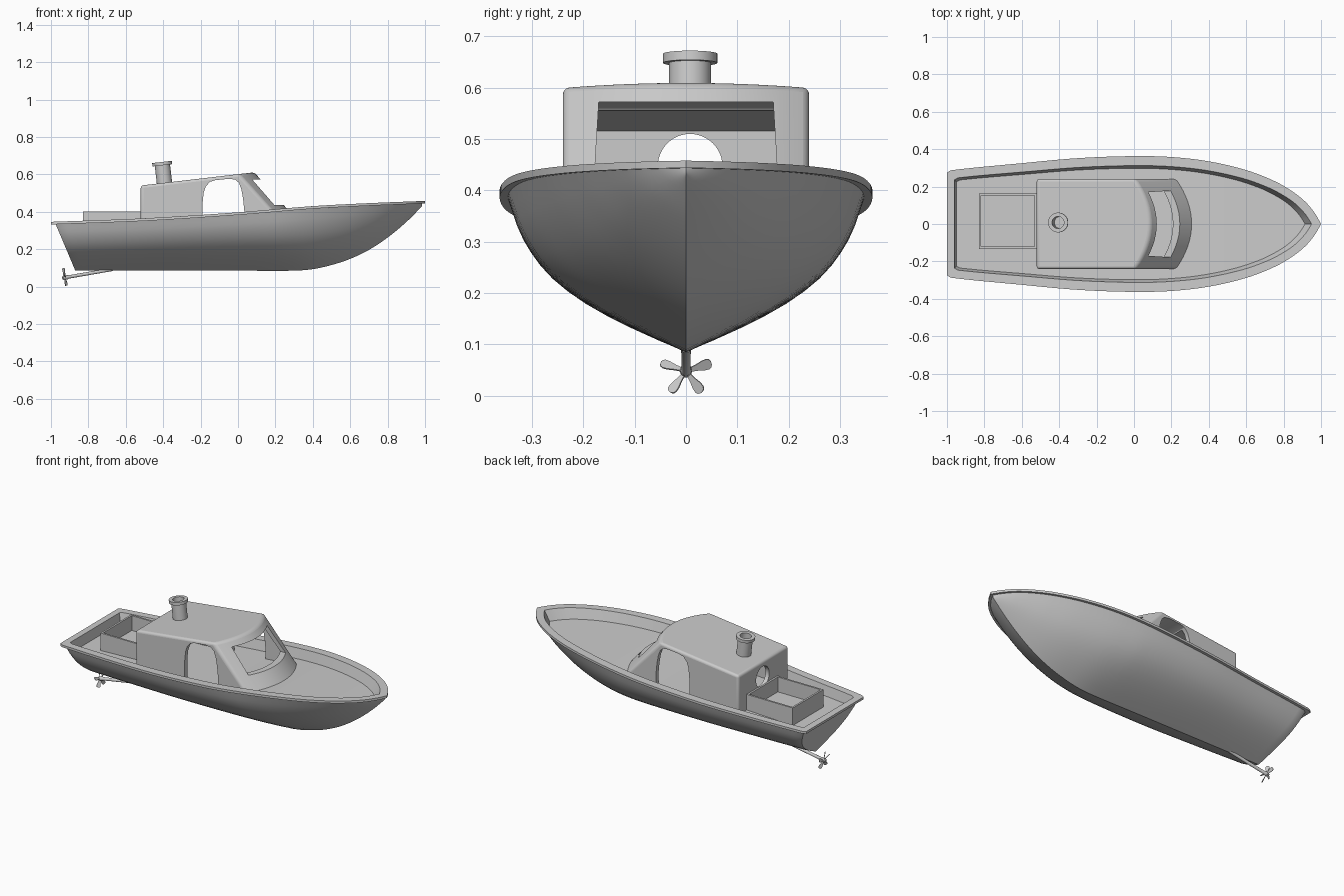
import bpy, bmesh, math
from mathutils import Vector, Matrix

if "Cube" in bpy.data.objects:
    bpy.data.objects.remove(bpy.data.objects["Cube"])


def curve(pts, x):
    """Smooth Hermite interpolation through (x, value) points."""
    n = len(pts)
    x = min(max(x, pts[0][0]), pts[-1][0])
    i = next((k for k in range(n - 1) if x <= pts[k + 1][0]), n - 2)

    def slope(k):
        a, b = pts[max(k - 1, 0)], pts[min(k + 1, n - 1)]
        return (b[1] - a[1]) / (b[0] - a[0])
    (xa, ya), (xb, yb) = pts[i], pts[i + 1]
    h = xb - xa
    t = (x - xa) / h
    return ((2*t**3 - 3*t**2 + 1) * ya + (t**3 - 2*t**2 + t) * h * slope(i)
            + (3*t**2 - 2*t**3) * yb + (t**3 - t**2) * h * slope(i + 1))


def make(name, bm, angle=35):
    bmesh.ops.recalc_face_normals(bm, faces=bm.faces)
    me = bpy.data.meshes.new(name)
    bm.to_mesh(me)
    bm.free()
    ob = bpy.data.objects.new(name, me)
    bpy.context.collection.objects.link(ob)
    smooth(ob, angle)
    return ob


def smooth(ob, angle=35):
    bpy.ops.object.select_all(action='DESELECT')
    bpy.context.view_layer.objects.active = ob
    ob.select_set(True)
    bpy.ops.object.shade_smooth_by_angle(angle=math.radians(angle))


def prism(bm, low, high):
    """Solid between two matching loops of points."""
    a = [bm.verts.new(p) for p in low]
    b = [bm.verts.new(p) for p in high]
    for i in range(len(a)):
        j = (i + 1) % len(a)
        bm.faces.new((a[i], a[j], b[j], b[i]))
    bm.faces.new(a[::-1])
    bm.faces.new(b)


def lathe(bm, profile, n=32):
    vs = [bm.verts.new((r, 0, z)) for r, z in profile]
    es = [bm.edges.new(p) for p in zip(vs, vs[1:])]
    bmesh.ops.spin(bm, geom=vs + es, cent=(0, 0, 0), axis=(0, 0, 1),
                   angle=2 * math.pi, steps=n)
    bmesh.ops.remove_doubles(bm, verts=bm.verts, dist=1e-5)


# Hull lines
BEAM = [(-1, .275), (-.98, .287), (-.6, .325), (-.3, .352), (0, .363), (.2, .358),
        (.4, .335), (.6, .288), (.75, .23), (.85, .172), (.92, .115), (.97, .053), (1, 0)]
SHEER = [(-1, .346), (-.5, .365), (0, .397), (.4, .43), (.7, .446), (1, .458)]
KEEL = [(-1, .085), (0, .085), (.3, .085), (.4, .093), (.5, .115), (.6, .148),
        (.7, .196), (.8, .262), (.9, .345), (.985, .43)]
SECTION = [(0, 0), (.15, .29), (.33, .575), (.52, .78), (.75, .92), (1, 1)]


def station(t):
    """Half cross-section of the hull from keel to deck edge."""
    beam = curve(BEAM, -1 + 2 * t)
    out = []
    for i in range(13):
        v = i / 12
        x0 = -.975 + .105 * (1 - v)
        x = x0 + (.985 - x0) * t
        k, s = curve(KEEL, x), curve(SHEER, x) - .014
        w = .7 * max(0, (t - .6) / .4)
        g = curve(SECTION, v) * (1 - w) + v ** .9 * w
        out.append((x, beam * .955 * g, k + (s - k) * v))
    # rim outside, rim top, then bulwark down to the deck
    for x0, x1, scale, dz in ((-1, 1, 1, -.014), (-1, 1, 1, 0),
                              (-.96, .95, .86, 0), (-.95, .915, .82, -.058)):
        x = x0 + (x1 - x0) * t
        out.append((x, beam * scale, curve(SHEER, x) + dz))
    return out


bm = bmesh.new()
ts = [0, .01] + [math.sin(u / 60 * math.pi / 2) for u in range(1, 61)]
sides = []
for sign in (1, -1):
    grid = [[bm.verts.new((x, sign * y, z)) for x, y, z in station(t)] for t in ts]
    for a, b in zip(grid, grid[1:]):
        for i in range(len(a) - 1):
            bm.faces.new((a[i], b[i], b[i + 1], a[i + 1]))
    sides.append(grid)
L, R = sides
for i in range(len(ts) - 1):                      # deck
    bm.faces.new((L[i][-1], L[i + 1][-1], R[i + 1][-1], R[i][-1]))
for i in range(len(L[0]) - 1):                    # transom and stern rim
    bm.faces.new((L[0][i], L[0][i + 1], R[0][i + 1], R[0][i]))
bmesh.ops.remove_doubles(bm, verts=bm.verts, dist=1e-5)
bmesh.ops.dissolve_degenerate(bm, edges=bm.edges, dist=1e-5)
make("hull", bm)


# Cabin shell: outer solid minus inner solid and openings
def cabin_solid(name, rear, half, front, drop, bottom):
    ys = [half * (1 - i / 8) for i in range(17)]

    def point(y, z):
        return (front - .09 * (y / .24) ** 2 - (z - .385) * .9, y, z)

    def top(y):
        z = .6
        for _ in range(20):
            z = .54 - drop + .117 * (point(y, z)[0] + .52)
        return point(y, z)
    low = [(rear, -half, bottom), (rear, half, bottom)] + [point(y, bottom) for y in ys]
    zr = .54 - drop + .117 * (rear + .52)
    high = [(rear, -half, zr), (rear, half, zr)] + [top(y) for y in ys]
    bm = bmesh.new()
    prism(bm, low, high)
    return make(name, bm)


cabin = cabin_solid("cabin", -.52, .24, .29, 0, .27)
bev = cabin.modifiers.new("soft_edges", 'BEVEL')
bev.width, bev.segments, bev.angle_limit = .014, 4, math.radians(35)

cutters = [cabin_solid("cabin_inside_cutter", -.495, .215, .253, .027, .2)]
door = [(-.19, .22), (-.19, .44), (-.184, .5), (-.172, .535), (-.15, .56), (-.12, .569),
        (-.05, .576), (-.015, .572), (.005, .555), (.018, .52), (.027, .47), (.034, .4), (.036, .22)]
bm = bmesh.new()
prism(bm, [(x, -.4, z) for x, z in door], [(x, .4, z) for x, z in door])
cutters.append(make("door_cutter", bm))
bm = bmesh.new()
win = [(-.178, .435), (.178, .435), (.17, .572), (-.17, .572)]
prism(bm, [(.03, y, z) for y, z in win], [(.5, y, z) for y, z in win])
cutters.append(make("windscreen_cutter", bm))
bm = bmesh.new()
ring = [(.008 + .063 * math.cos(a * math.pi / 24), .447 + .063 * math.sin(a * math.pi / 24))
        for a in range(48)]
prism(bm, [(-.6, y, z) for y, z in ring], [(-.44, y, z) for y, z in ring])
cutters.append(make("rear_window_cutter", bm))
for c in cutters:
    c.hide_render = True
    m = cabin.modifiers.new(c.name, 'BOOLEAN')
    m.operation, m.solver, m.object = 'DIFFERENCE', 'EXACT', c
bpy.context.view_layer.update()
deps = bpy.context.evaluated_depsgraph_get()
baked = bpy.data.meshes.new_from_object(cabin.evaluated_get(deps))
cabin.modifiers.clear()
cabin.data = baked
for c in cutters:
    bpy.data.objects.remove(c)
smooth(cabin, 30)

# Open cargo box on the aft deck
bm = bmesh.new()
bmesh.ops.create_cube(bm, size=1, matrix=Matrix.Translation((-.675, .015, .33))
                      @ Matrix.Diagonal((.31, .295, .14, 1)))
lid = max(bm.faces, key=lambda f: f.calc_center_median().z)
bmesh.ops.inset_region(bm, faces=[lid], thickness=.016)
new = bmesh.ops.extrude_discrete_faces(bm, faces=[lid])["faces"]
bmesh.ops.translate(bm, verts=new[0].verts, vec=(0, 0, -.09))
make("cargo_box", bm)

# Funnel, square to the sloping roof
bm = bmesh.new()
lathe(bm, [(0, -.02), (.041, -.02), (.041, .096), (.053, .096), (.053, .114),
           (.032, .114), (.032, .01), (0, .01)], 40)
funnel = make("funnel", bm)
funnel.location = (-.393, .008, .553)
funnel.rotation_euler.y = -.117

# Propeller shaft and five twisted blades
tilt = math.atan2(-.985, -.171)
bm = bmesh.new()
lathe(bm, [(0, -.26), (.009, -.26), (.009, -.018), (.0115, -.014), (.0115, .008),
           (.007, .014), (0, .016)], 20)
shaft = make("propeller_shaft", bm)
half = [(.008, .004), (.022, .0065), (.036, .0105), (.045, .011), (.05, .008), (.052, .003)]
outline = half + [(r, -w) for r, w in reversed(half)]
bm = bmesh.new()
for i in range(5):
    spin = Matrix.Rotation(i * math.tau / 5, 4, 'Z') @ Matrix.Rotation(.6, 4, 'X')
    prism(bm, [spin @ Vector((r, w, -.0015)) for r, w in outline],
          [spin @ Vector((r, w, .0015)) for r, w in outline])
blades = make("propeller_blades", bm)
for ob in (shaft, blades):
    ob.location = (-.925, 0, .048)
    ob.rotation_euler.y = tilt
